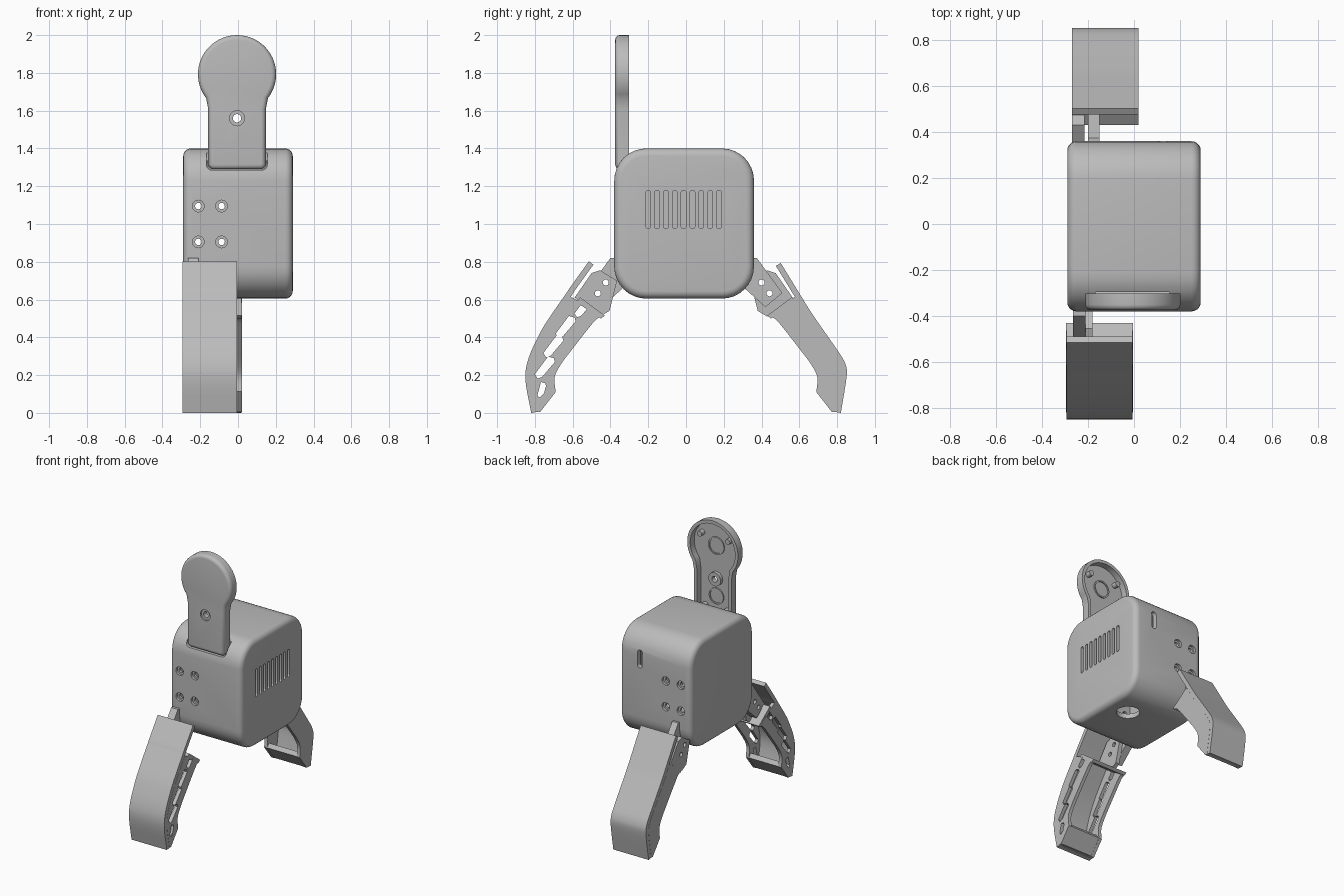
import bpy, bmesh, math
from mathutils import Vector

if "Cube" in bpy.data.objects:
    bpy.data.objects.remove(bpy.data.objects["Cube"])

grey = bpy.data.materials.new("plain_grey")
grey.use_nodes = True
grey.diffuse_color = (0.5, 0.5, 0.5, 1)
grey.node_tree.nodes["Principled BSDF"].inputs["Base Color"].default_value = (0.5, 0.5, 0.5, 1)

PLACE = {"x": lambda a, b, t: (t, a, b),
         "y": lambda a, b, t: (a, t, b),
         "z": lambda a, b, t: (a, b, t)}


def prism(name, pts, lo, hi, axis, bevel=0, bevel_ends=()):
    """Extrude a flat outline along an axis; optionally round its end rims."""
    bm = bmesh.new()
    ends = [[bm.verts.new(PLACE[axis](a, b, t)) for a, b in pts] for t in (lo, hi)]
    n = len(pts)
    caps = [bm.faces.new(e) for e in ends]
    for i in range(n):
        j = (i + 1) % n
        bm.faces.new((ends[0][i], ends[0][j], ends[1][j], ends[1][i]))
    bmesh.ops.recalc_face_normals(bm, faces=bm.faces)
    rims = [e for k in bevel_ends for e in caps[k].edges]
    if bevel:
        bmesh.ops.bevel(bm, geom=rims, offset=bevel, segments=5, profile=0.5, affect="EDGES")
    me = bpy.data.meshes.new(name)
    bm.to_mesh(me)
    bm.free()
    me.materials.append(grey)
    ob = bpy.data.objects.new(name, me)
    bpy.context.collection.objects.link(ob)
    return ob


def activate(ob):
    bpy.ops.object.select_all(action="DESELECT")
    ob.select_set(True)
    bpy.context.view_layer.objects.active = ob


def cut(ob, *cutters):
    activate(ob)
    for c in cutters:
        mod = ob.modifiers.new("cut", "BOOLEAN")
        mod.object, mod.operation, mod.solver = c, "DIFFERENCE", "EXACT"
        bpy.ops.object.modifier_apply(modifier=mod.name)
        bpy.data.objects.remove(c)


def circle(a, b, r, n=24):
    return [(a + r * math.cos(math.tau * i / n), b + r * math.sin(math.tau * i / n)) for i in range(n)]


def rounded(a0, a1, b0, b1, r, n=8):
    """Rounded rectangle outline."""
    corners = [(a1 - r, b1 - r), (a0 + r, b1 - r), (a0 + r, b0 + r), (a1 - r, b0 + r)]
    return [(ca + r * math.cos(math.pi / 2 * (q + i / n)), cb + r * math.sin(math.pi / 2 * (q + i / n)))
            for q, (ca, cb) in enumerate(corners) for i in range(n + 1)]


def smooth(pts, n=4):
    """Catmull-Rom curve through the points."""
    p = [Vector(q) for q in pts]
    p = [2 * p[0] - p[1]] + p + [2 * p[-1] - p[-2]]
    out = []
    for a, b, c, d in zip(p, p[1:], p[2:], p[3:]):
        for i in range(n):
            t = i / n
            out.append(0.5 * (2 * b + (c - a) * t + (2 * a - 5 * b + 4 * c - d) * t * t
                              + (3 * b - a - 3 * c + d) * t ** 3))
    return [tuple(v) for v in out + [p[-2]]]


def offset(pts, dist):
    """Shift an open curve sideways along its normals."""
    out = []
    for i, q in enumerate(pts):
        d = (Vector(pts[min(i + 1, len(pts) - 1)]) - Vector(pts[max(i - 1, 0)])).normalized()
        out.append((q[0] + d.y * dist, q[1] - d.x * dist))
    return out


# Body: hollow rounded box
body = prism("body_shell", rounded(-0.38, 0.36, 0.605, 1.40, 0.17), -0.29, 0.29, "x", 0.04, (0, 1))
cut(body, prism("cavity", rounded(-0.345, 0.325, 0.64, 1.365, 0.135), -0.255, 0.255, "x"))
# Screw holes through front and back, countersunk outside
for x in (-0.21, -0.087):
    for z in (0.905, 1.095):
        cut(body, prism("hole", circle(x, z, 0.017), -0.6, 0.6, "y"),
            prism("sink", circle(x, z, 0.031), -0.6, -0.362, "y"),
            prism("sink", circle(x, z, 0.031), 0.342, 0.6, "y"))
# Vent slots on one side
for i in range(9):
    y = -0.2 + i * 0.0468
    cut(body, prism("vent", rounded(y - 0.013, y + 0.013, 0.975, 1.178, 0.0129, 4), 0.2, 0.4, "x"))
# Rear slot, bottom port and the notch that holds the upright
cut(body, prism("slot", rounded(0.105, 0.145, 1.135, 1.265, 0.019, 5), 0.3, 0.5, "y"),
    prism("port", circle(0.12, 0.08, 0.08), 0.5, 0.7, "z"),
    prism("notch", rounded(-0.168, 0.155, 1.285, 1.6, 0.03, 4), -0.5, -0.295, "y"))


# Upright: keyhole-shaped cover, open at the back
def keyhole(t):
    cx, cz, r, w = -0.005, 1.793, 0.207 - t, 0.153 - t
    a0 = -math.acos(w / r) + 0.08
    n = 36
    arc = [(cx + r * math.cos(a0 + (math.pi - 2 * a0) * i / n),
            cz + r * math.sin(a0 + (math.pi - 2 * a0) * i / n)) for i in range(n + 1)]
    z0 = 1.29 + t
    return arc + [(cx - w, 1.61), (cx - w, z0 + 0.02), (cx - w + 0.02, z0),
                  (cx + w - 0.02, z0), (cx + w, z0 + 0.02), (cx + w, 1.61)]


upright = prism("upright_cover", keyhole(0), -0.375, -0.303, "y", 0.025, (0,))
cut(upright, prism("hollow", keyhole(0.024), -0.35, -0.2, "y"))
boss = prism("upright_boss", circle(-0.005, 1.56, 0.05), -0.353, -0.325, "y")
for ob in (upright, boss):
    cut(ob, prism("bolt_hole", circle(-0.005, 1.56, 0.022), -0.6, 0, "y"))
cut(upright, prism("sink", circle(-0.005, 1.56, 0.04), -0.6, -0.362, "y"))
for z, r in ((1.80, 0.065), (1.43, 0.06)):
    ring = prism("upright_ring", circle(-0.005, z, r), -0.352, -0.342, "y")
    cut(ring, prism("ring_hole", circle(-0.005, z, r - 0.01), -0.349, 0, "y"))
for x, z in ((0.115, 1.87), (0.09, 1.345)):
    for side in (-1, 1):
        prism("upright_standoff", circle(-0.005 + side * x, z, 0.02, 12), -0.352, -0.312, "y")


# Legs: curved outer plate, two side cheeks, end walls, lug and bracket
INNER = [(0.69, 0.11), (0.695, 0.19), (0.66, 0.26), (0.60, 0.34), (0.53, 0.43), (0.475, 0.495), (0.43, 0.515)]


def leg(name, side, x0, outer, shift, lug_x, bracket_x, slotted):
    x1 = x0 + 0.29
    yz = lambda pts: [(side * d, z) for d, z in pts]
    part = lambda label, pts, lo, hi: prism(name + label, yz(pts), lo, hi, "x")
    curve = smooth(outer)
    part("_plate", curve + offset(curve, -0.03)[::-1], x0 + 0.001, x1 - 0.001)
    inner = smooth(INNER)
    cheek = [p for p in curve if p[1] < 0.62] + [(0.772, 0.005)] + inner
    for lo, hi in ((x0, x0 + 0.025), (x1 - 0.025, x1)):
        c = part("_cheek", cheek, lo, hi)
        if slotted:
            for d, z, s in ((0.545, 0.558, 0.9), (0.64, 0.455, 1), (0.705, 0.352, 1),
                            (0.75, 0.24, 1), (0.766, 0.12, 0.75)):
                lean = 0.028 if z > 0.2 else 0.005
                slot = [(-lean - 0.022, 0.05), (-lean + 0.008, 0.058), (lean + 0.022, -0.035),
                        (lean + 0.008, -0.058), (lean - 0.016, -0.05), (-lean - 0.028, 0.03)]
                cut(c, part("_slot", [(d + a * s, z + b * s) for a, b in slot], lo - 0.1, hi + 0.1))
    # End walls closing the hollow
    part("_upper_wall", [(0.43, 0.515), (0.45, 0.50), (0.58, 0.585), (0.56, 0.612)], x0 + 0.002, x1 - 0.002)
    part("_foot_wall", [(0.69, 0.112), (0.772, 0.007), (0.789, 0.01), (0.80, 0.06), (0.71, 0.14)],
         x0 + 0.002, x1 - 0.002)
    # Hinge lug and bracket with two bolt holes
    move = lambda pts: [(d + shift, z) for d, z in pts]
    lug = part("_lug", move([(0.34, 0.70), (0.43, 0.755), (0.475, 0.74), (0.565, 0.61), (0.43, 0.51),
                             (0.38, 0.54)]), *lug_x)
    bracket = part("_bracket", move([(0.29, 0.76), (0.345, 0.82), (0.375, 0.82), (0.51, 0.635),
                                     (0.42, 0.56), (0.31, 0.66)]), *bracket_x)
    for ob in (lug, bracket):
        for d, z in ((0.40, 0.69), (0.442, 0.633)):
            cut(ob, part("_bolt", circle(d + shift, z, 0.016, 16), -0.5, 0.2))


leg("front_leg", -1, -0.295,
    [(0.49, 0.785), (0.587, 0.65), (0.61, 0.615), (0.69, 0.50), (0.746, 0.41), (0.805, 0.28), (0.82, 0.175),
     (0.79, 0.005)],
    0.025, (-0.21, -0.18), (-0.265, -0.21), True)
leg("back_leg", 1, -0.27,
    [(0.476, 0.778), (0.576, 0.615), (0.635, 0.52), (0.70, 0.425), (0.78, 0.31), (0.815, 0.25), (0.82, 0.19),
     (0.79, 0.005)],
    0.0, (-0.27, -0.215), (-0.2, -0.15), False)

# Smooth curved surfaces, keep edges sharp
for ob in bpy.context.scene.objects:
    if ob.type == "MESH" and ob.data.materials and ob.data.materials[0] == grey:
        activate(ob)
        bpy.ops.object.shade_smooth_by_angle(angle=math.radians(32))
